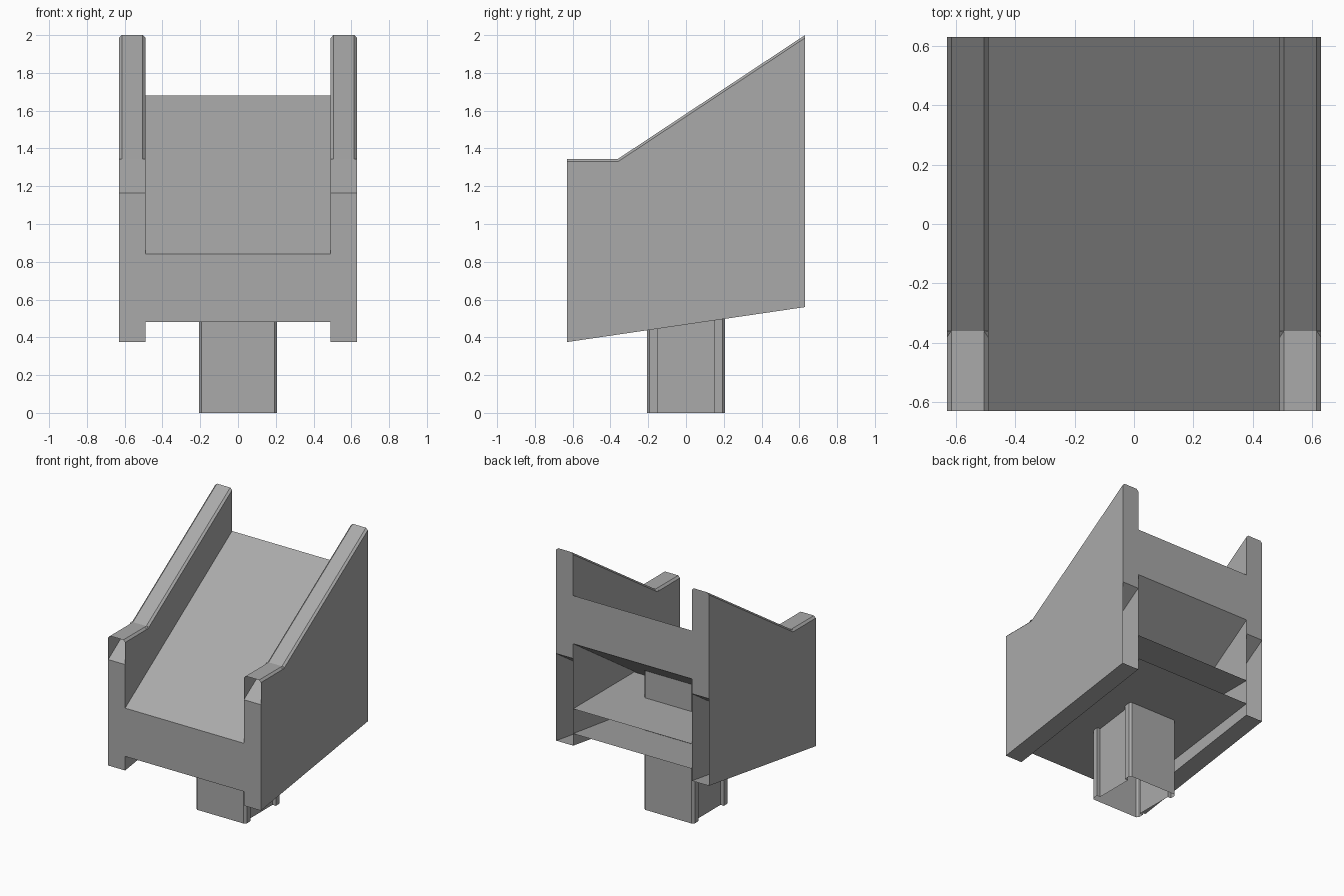
import bpy
import bmesh

cube = bpy.data.objects.get("Cube")
if cube:
    bpy.data.objects.remove(cube, do_unlink=True)

# One plain material
grey = bpy.data.materials.new("plain_grey")
grey.use_nodes = True
colour = (0.4, 0.4, 0.4, 1)
grey.diffuse_color = colour
grey.node_tree.nodes["Principled BSDF"].inputs["Base Color"].default_value = colour

HALF = 0.63       # half of the footprint
INNER = 0.49      # inner face of each side wall
BEND = -0.36      # where the flat arm top meets the slope
CHAMFER = 0.015


def finish(name, bm):
    bmesh.ops.remove_doubles(bm, verts=bm.verts, dist=0.0001)
    bmesh.ops.recalc_face_normals(bm, faces=bm.faces)
    mesh = bpy.data.meshes.new(name)
    bm.to_mesh(mesh)
    bm.free()
    mesh.materials.append(grey)
    obj = bpy.data.objects.new(name, mesh)
    bpy.context.collection.objects.link(obj)
    return obj


def loft(bm, rings, closed):
    """Bridge successive lists of points with quads."""
    rows = [[bm.verts.new(p) for p in ring] for ring in rings]
    for a, b in zip(rows, rows[1:]):
        n = len(a)
        for i in range(n if closed else n - 1):
            j = (i + 1) % n
            bm.faces.new((a[i], a[j], b[j], b[i]))
    return rows


def sheet(name, x0, x1, path, closed=False):
    """Extrude a side-view path of (y, z) points across x."""
    bm = bmesh.new()
    loft(bm, [[(x, y, z) for y, z in path] for x in (x0, x1)], closed)
    return finish(name, bm)


def side_bottom(y):
    return 0.375 + (y + HALF) * 0.147


def ramp_bottom(y):
    return 0.48 + (y + HALF) * 0.667


# Side walls: hollow, with chamfered tops and open ends
def side_wall(name, sign):
    x0, x1 = sorted((sign * INNER, sign * HALF))
    rings = []
    for y, top in ((-HALF, 1.345), (BEND, 1.345), (HALF, 2.0)):
        low, shoulder = side_bottom(y), top - CHAMFER
        rings.append([(x0, y, low), (x0, y, shoulder), (x0 + CHAMFER, y, top),
                      (x1 - CHAMFER, y, top), (x1, y, shoulder), (x1, y, low)])
    bm = bmesh.new()
    rows = loft(bm, rings, True)
    bm.faces.new(rows[-1][1:5])
    finish(name, bm)

    # Slanted core that closes the front, the upper back and the inside
    sheet(name + "_core", x0, x1,
          [(BEND, 1.345), (-HALF, 1.165), (-HALF, side_bottom(-HALF)),
           (HALF, 1.21), (HALF, 2.0 - CHAMFER)])


side_wall("left_wall", 1)
side_wall("right_wall", -1)

# Central ramp slab with its front lip and back band
sheet("ramp", -INNER, INNER,
      [(-HALF, 0.48), (-HALF, 0.84), (HALF, 1.68), (HALF, ramp_bottom(HALF))],
      closed=True)

# Thin floors under the ramp
sheet("upper_floor", -INNER, INNER, [(-0.09, 0.835), (HALF, 0.835)])
sheet("lower_floor", -INNER, INNER, [(-HALF, 0.48), (HALF, 0.65)])

# Hollow post with recessed sides, running up to the ramp's underside
P, FLANGE, RECESS = 0.207, 0.15, 0.18
quarter = [(RECESS, FLANGE), (P, FLANGE), (P, P - CHAMFER), (P - CHAMFER, P)]
outline = (quarter
           + [(-x, y) for x, y in reversed(quarter)]
           + [(-x, -y) for x, y in quarter]
           + [(x, -y) for x, y in reversed(quarter)])
bm = bmesh.new()
loft(bm, [[(x, y, 0) for x, y in outline],
          [(x, y, ramp_bottom(y) + 0.01) for x, y in outline]], True)
finish("post", bm)
